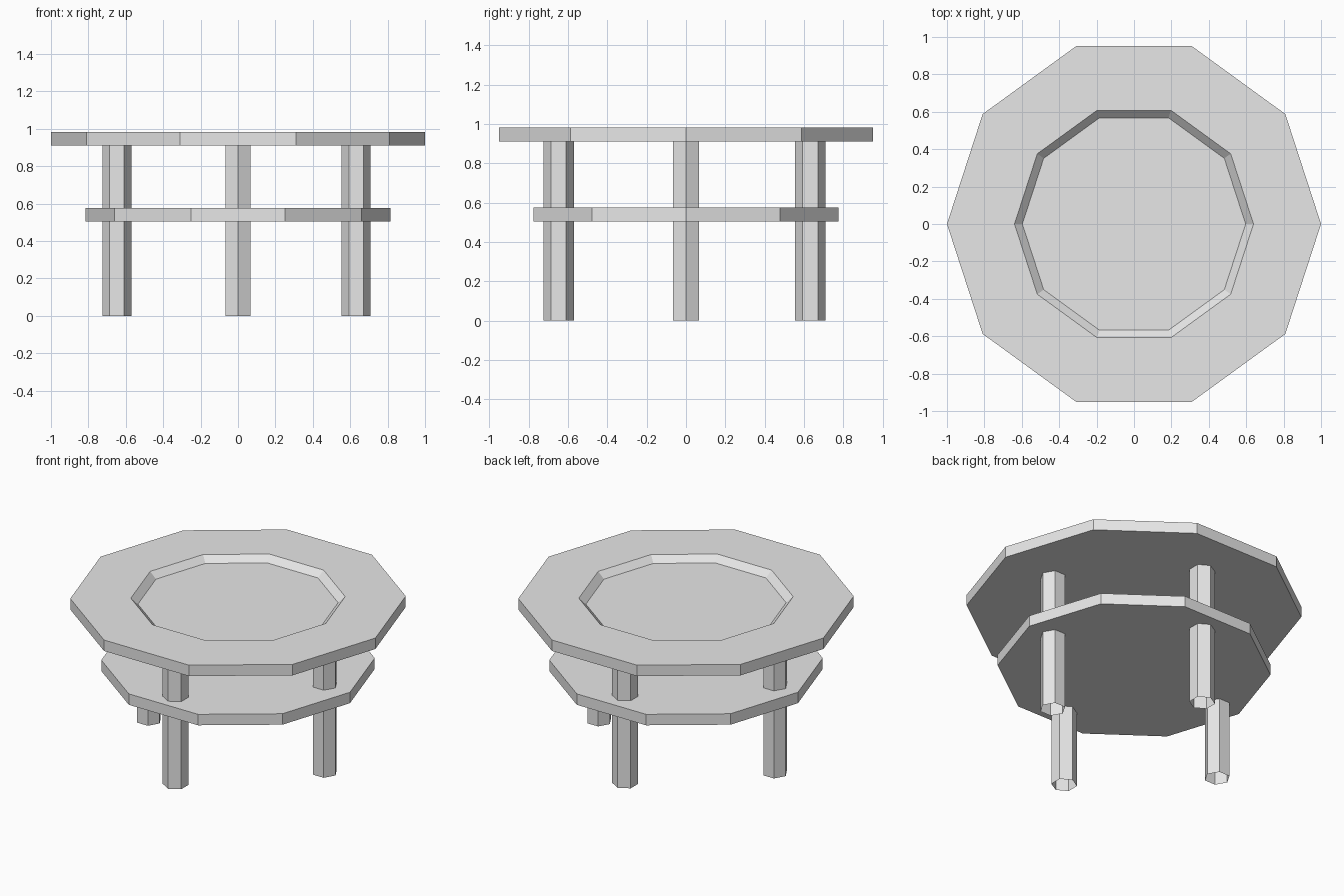
import bpy
import bmesh
import math

default_cube = bpy.data.objects.get("Cube")
if default_cube:
    bpy.data.objects.remove(default_cube, do_unlink=True)

# One plain grey for the whole table
grey = bpy.data.materials.new("light grey")
grey.use_nodes = True
grey.diffuse_color = (0.8, 0.8, 0.8, 1)
grey.node_tree.nodes["Principled BSDF"].inputs["Base Color"].default_value = grey.diffuse_color


def lathe(name, sides, rings, centre=(0, 0), turn=0.0, capped=True):
    """Stack flat-sided rings given as (radius, height), optionally capping both ends."""
    bm = bmesh.new()
    loops = []
    for radius, z in rings:
        loops.append([
            bm.verts.new((radius * math.cos(turn + math.tau * i / sides),
                          radius * math.sin(turn + math.tau * i / sides), z))
            for i in range(sides)])
    for low, high in zip(loops, loops[1:]):
        for i in range(sides):
            j = (i + 1) % sides
            bm.faces.new((low[i], low[j], high[j], high[i]))
    if capped:
        bm.faces.new(loops[0][::-1])
        bm.faces.new(loops[-1])
    mesh = bpy.data.meshes.new(name)
    bm.to_mesh(mesh)
    bm.free()
    mesh.materials.append(grey)
    obj = bpy.data.objects.new(name, mesh)
    obj.location = (*centre, 0)
    bpy.context.collection.objects.link(obj)
    return obj


# Ten-sided top with a shallow bevelled recess
TOP_UNDERSIDE = 0.91
lathe("table_top", 10, [(1, TOP_UNDERSIDE), (1, 0.982), (0.639, 0.982), (0.597, 0.942)])

# Smaller ten-sided shelf
lathe("lower_shelf", 10, [(0.815, 0.504), (0.815, 0.576)])

# Four hollow six-sided legs, each with a corner pointing outward
legs = {
    "right_leg": (-0.648, 0),
    "left_leg": (0.632, 0),
    "front_leg": (0, -0.648),
    "back_leg": (0, 0.632),
}
for name, (x, y) in legs.items():
    lathe(name, 6, [(0.0775, 0), (0.0775, TOP_UNDERSIDE)], (x, y), math.atan2(y, x), capped=False)
